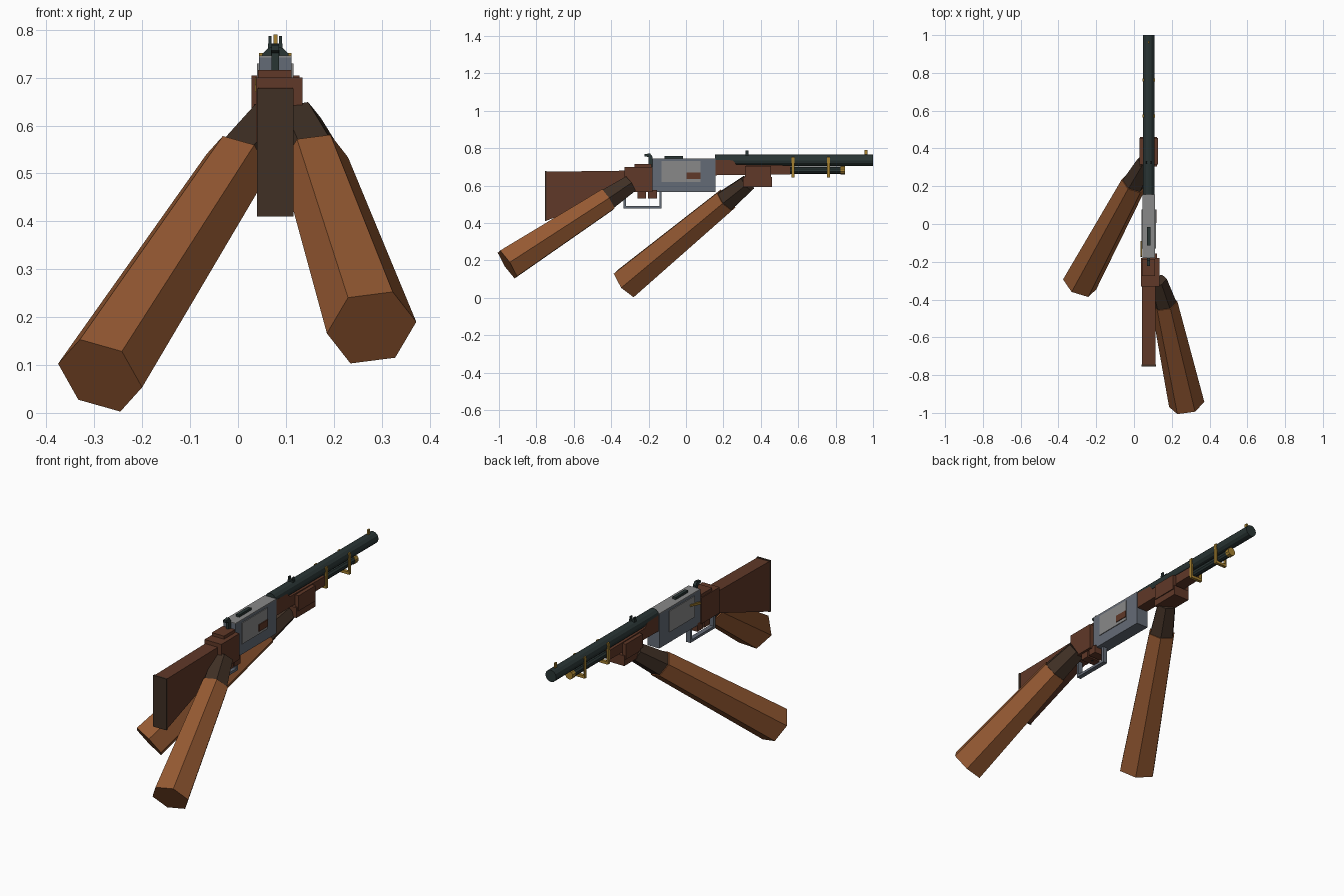
import bpy, bmesh, math
from mathutils import Vector

old = bpy.data.objects.get("Cube")
if old:
    bpy.data.objects.remove(old)

CX = 0.078  # centre plane of the long body


def material(name, rgb):
    m = bpy.data.materials.new(name)
    m.use_nodes = True
    m.diffuse_color = (*rgb, 1)
    m.node_tree.nodes["Principled BSDF"].inputs["Base Color"].default_value = (*rgb, 1)
    return m


sleeve = material("sleeve brown", (0.30, 0.10, 0.032))
wood = material("red brown wood", (0.117, 0.04, 0.021))
dark = material("dark brown", (0.05, 0.029, 0.018))
steel = material("blue grey steel", (0.127, 0.147, 0.18))
plate = material("light grey steel", (0.25, 0.25, 0.25))
iron = material("dark green iron", (0.022, 0.035, 0.034))
gold = material("brass", (0.38, 0.22, 0.03))


def finish(name, bm, mat):
    bmesh.ops.recalc_face_normals(bm, faces=bm.faces)
    me = bpy.data.meshes.new(name)
    bm.to_mesh(me)
    bm.free()
    me.materials.append(mat)
    ob = bpy.data.objects.new(name, me)
    bpy.context.collection.objects.link(ob)
    return ob


def box(name, mat, x, y, z):
    """Box from (low, high) ranges; x is measured from the centre plane."""
    bm = bmesh.new()
    bmesh.ops.create_cube(bm, size=1)
    for v in bm.verts:
        v.co = [r[0] + (c + 0.5) * (r[1] - r[0]) for c, r in zip(v.co, (x, y, z))]
        v.co.x += CX
    return finish(name, bm, mat)


def extrude(name, mat, half, profile):
    """Side profile of (y, z) points, extruded across the centre plane."""
    bm = bmesh.new()
    f = bm.faces.new([bm.verts.new((CX - half, y, z)) for y, z in profile])
    new = bmesh.ops.extrude_face_region(bm, geom=[f])["geom"]
    for v in new:
        if isinstance(v, bmesh.types.BMVert):
            v.co.x += 2 * half
    return finish(name, bm, mat)


def frustum(name, mat, a, b, ra, rb, sides, corner):
    """Tapered prism from a to b with one corner pointing along 'corner'."""
    a, b = Vector(a), Vector(b)
    d = (b - a).normalized()
    u = Vector(corner)
    u = (u - d * u.dot(d)).normalized()
    w = d.cross(u)
    bm = bmesh.new()
    rings = []
    for p, r in ((a, ra), (b, rb)):
        rings.append([bm.verts.new(p + r * (u * math.cos(t) + w * math.sin(t)))
                      for t in (math.tau * i / sides for i in range(sides))])
        bm.faces.new(rings[-1])
    for i in range(sides):
        j = (i + 1) % sides
        bm.faces.new((rings[0][i], rings[0][j], rings[1][j], rings[1][i]))
    return finish(name, bm, mat)


# Barrel, lower tube and tube cap
up = (0, 0, 1)
frustum("barrel", iron, (CX, 0.155, 0.735), (CX, 1.0, 0.735), 0.031, 0.031, 12, up)
frustum("lower_tube", iron, (CX, 0.3, 0.682), (CX, 0.83, 0.682), 0.019, 0.019, 10, up)
frustum("tube_cap", gold, (CX, 0.825, 0.682), (CX, 0.85, 0.682), 0.022, 0.022, 10, up)

# Brass barrel bands
for n, y in (("rear", 0.572), ("front", 0.762)):
    span = (y - 0.008, y + 0.008)
    for s, x in (("left", 0.026), ("right", -0.034)):
        box(f"{n}_band_{s}", gold, (x, x + 0.008), span, (0.642, 0.752))
    box(f"{n}_band_base", gold, (-0.034, 0.034), span, (0.642, 0.656))

# Sights
box("front_sight", gold, (-0.004, 0.004), (0.955, 0.97), (0.76, 0.79))
box("middle_sight_base", iron, (-0.015, 0.015), (0.318, 0.334), (0.758, 0.772))
for s, x in (("left", 0.008), ("right", -0.014)):
    box(f"middle_sight_{s}", iron, (x, x + 0.006), (0.318, 0.334), (0.768, 0.787))

# Wooden fore-end
extrude("fore_end", wood, 0.031, [(0.155, 0.655), (0.155, 0.738), (0.25, 0.735),
                                  (0.27, 0.712), (0.56, 0.708), (0.56, 0.66)])

# Receiver with side panels, top plate and port
box("receiver", steel, (-0.034, 0.034), (-0.18, 0.157), (0.565, 0.742))
box("receiver_top", plate, (-0.034, 0.034), (-0.18, 0.157), (0.742, 0.746))
for s, x in (("left", 0.034), ("right", -0.038)):
    box(f"receiver_panel_{s}", plate, (x, x + 0.004), (-0.13, 0.077), (0.62, 0.73))
box("side_port", wood, (0.036, 0.042), (0.004, 0.077), (0.635, 0.671))
box("top_bolt", iron, (-0.009, 0.009), (-0.115, -0.015), (0.744, 0.758))
extrude("hammer", iron, 0.008, [(-0.18, 0.70), (-0.18, 0.755), (-0.192, 0.772),
                                (-0.222, 0.768), (-0.222, 0.757), (-0.2, 0.752), (-0.2, 0.70)])
extrude("side_lever", gold, 0.004, [(-0.175, 0.67), (-0.17, 0.685),
                                    (-0.09, 0.70), (-0.09, 0.69)]).location.x = -0.039

# Stock, grip and butt plate
extrude("stock", wood, 0.036, [(-0.745, 0.413), (-0.745, 0.674), (-0.3, 0.68), (-0.3, 0.575)])
box("grip", wood, (-0.032, 0.032), (-0.32, -0.175), (0.6, 0.695))
box("butt_plate", dark, (-0.038, 0.038), (-0.755, -0.745), (0.41, 0.677))

# Lever loop
box("loop_bottom", steel, (-0.012, 0.012), (-0.335, -0.13), (0.478, 0.491))
box("loop_front", steel, (-0.012, 0.012), (-0.143, -0.13), (0.485, 0.57))
box("loop_back", steel, (-0.012, 0.012), (-0.335, -0.322), (0.485, 0.6))
box("trigger", iron, (-0.005, 0.005), (-0.235, -0.225), (0.53, 0.6))

# Rear hand gripping the wrist of the stock
box("rear_palm", wood, (-0.04, 0.057), (-0.33, -0.18), (0.565, 0.7))
box("rear_thumb", wood, (-0.036, 0.034), (-0.275, -0.185), (0.69, 0.716))
for i, y in enumerate((-0.26, -0.203)):
    box(f"rear_finger_{i + 1}", wood, (-0.034, 0.045), (y, y + 0.047), (0.532, 0.575))

# Front hand under the fore-end
box("front_palm", wood, (-0.045, 0.045), (0.305, 0.46), (0.592, 0.645))
for s, x in (("left", 0.031), ("right", -0.05)):
    box(f"front_fingers_{s}", wood, (x, x + 0.019), (0.315, 0.455), (0.625, 0.705))

# Arms: long six-sided sleeve and short dark wrist
frustum("front_sleeve", sleeve, (-0.288, -0.32, 0.078), (0.0, 0.215, 0.522),
        0.095, 0.071, 6, (-0.087, 0.027, 0.025))
frustum("front_wrist", dark, (-0.005, 0.206, 0.514), (0.065, 0.33, 0.612),
        0.066, 0.05, 6, (-0.087, 0.027, 0.025))
frustum("rear_sleeve", sleeve, (0.279, -0.955, 0.178), (0.16, -0.42, 0.525),
        0.095, 0.071, 6, (0.094, 0.013, 0.012))
frustum("rear_wrist", dark, (0.162, -0.428, 0.52), (0.122, -0.3, 0.607),
        0.066, 0.053, 6, (0.094, 0.013, 0.012))
